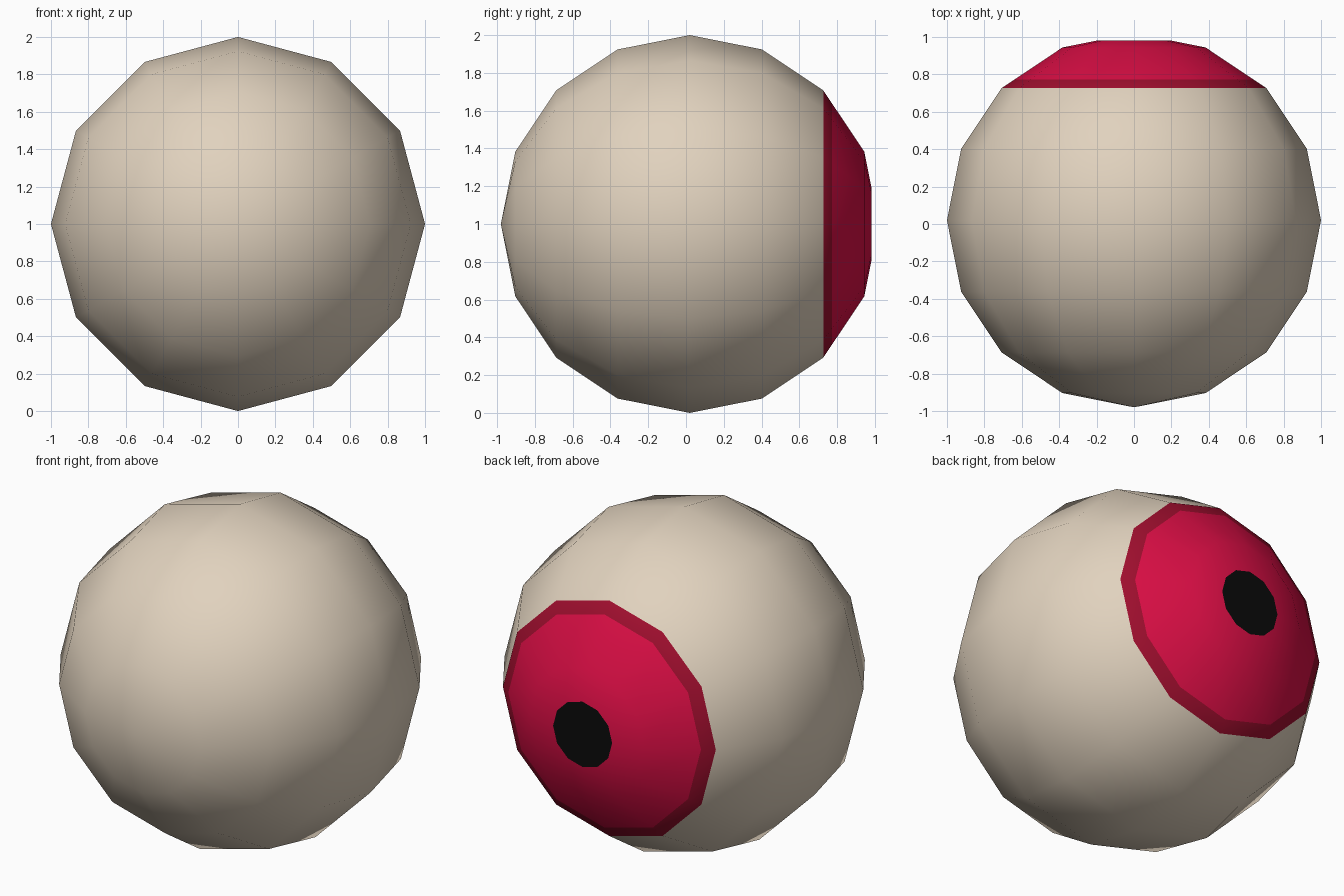
import bpy, bmesh, math
from mathutils import Matrix

if "Cube" in bpy.data.objects:
    bpy.data.objects.remove(bpy.data.objects["Cube"])

CENTRE_Y = 0.02      # the pupil end is cut flat, so the ball sits slightly back
PUPIL_Y = 0.981      # plane of the flat pupil
RIM_Y = 0.772        # where the dark rim meets the iris
IRIS_Y = 0.727       # where the rim meets the white

COLOURS = [
    ("eye white", (0.752, 0.645, 0.515, 1)),
    ("dark red rim", (0.342, 0.0044, 0.027, 1)),
    ("red iris", (0.716, 0.0044, 0.060, 1)),
    ("black pupil", (0.003, 0.003, 0.003, 1)),
]

# Low-poly ball with its poles along y
bm = bmesh.new()
bmesh.ops.create_uvsphere(
    bm, u_segments=12, v_segments=8, radius=1,
    matrix=Matrix.Translation((0, CENTRE_Y, 1)) @ Matrix.Rotation(-math.pi / 2, 4, 'X'))


def cut(y, clear=False):
    bmesh.ops.bisect_plane(bm, geom=bm.verts[:] + bm.edges[:] + bm.faces[:],
                           plane_co=(0, y, 0), plane_no=(0, 1, 0), clear_outer=clear)


# Rim line, then the flat pupil
cut(RIM_Y)
cut(PUPIL_Y, clear=True)
bmesh.ops.holes_fill(bm, edges=[e for e in bm.edges if e.is_boundary], sides=0)
bmesh.ops.recalc_face_normals(bm, faces=bm.faces[:])

# Colour each band by its depth
for f in bm.faces:
    y = f.calc_center_median().y
    f.material_index = sum(y > limit for limit in (IRIS_Y, RIM_Y, PUPIL_Y - 0.002))
    f.smooth = f.material_index != 3

mesh = bpy.data.meshes.new("eyeball")
bm.to_mesh(mesh)
bm.free()
for name, colour in COLOURS:
    mat = bpy.data.materials.new(name)
    mat.diffuse_color = colour
    mat.use_nodes = True
    mat.node_tree.nodes["Principled BSDF"].inputs["Base Color"].default_value = mat.diffuse_color
    mesh.materials.append(mat)
bpy.context.collection.objects.link(bpy.data.objects.new("eyeball", mesh))
